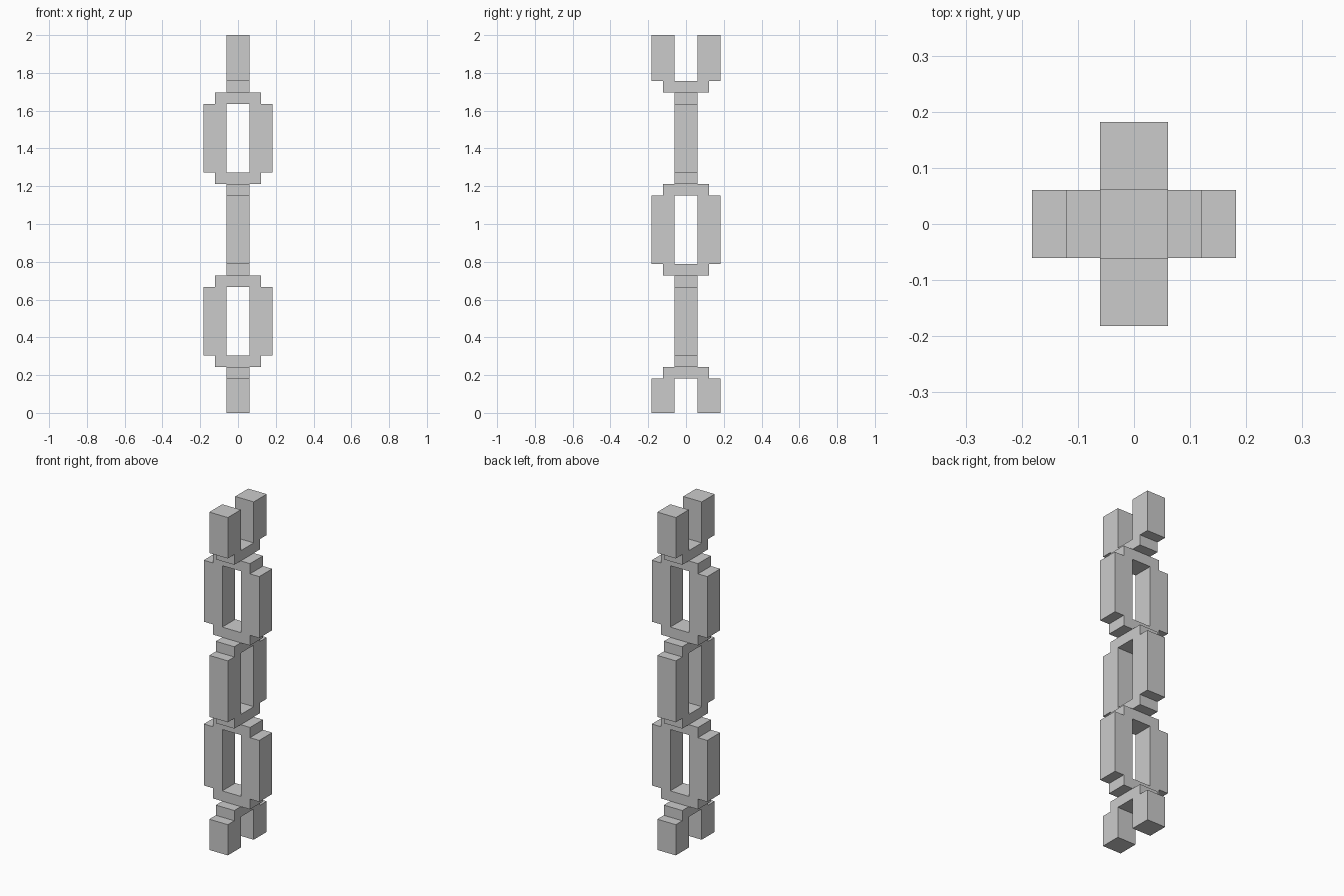
import bpy, bmesh, math

if "Cube" in bpy.data.objects:
    bpy.data.objects.remove(bpy.data.objects["Cube"])

P = 2 / 33  # one grid step; the chain is 33 steps tall


def link(name, z0, z1, turned=False, bottom=True, top=True):
    """Half of a blocky chain link, extruded and mirrored; an end without a cap stays open."""
    low = [(0, z0 + 1), (0, z0), (2, z0), (2, z0 + 1), (3, z0 + 1)] if bottom else [(1, z0), (3, z0)]
    high = [(3, z1 - 1), (2, z1 - 1), (2, z1), (0, z1), (0, z1 - 1)] if top else [(3, z1), (1, z1)]
    inner = ([(1, z1 - 1)] if top else []) + ([(1, z0 + 1)] if bottom else [])
    profile = low + high + inner

    bm = bmesh.new()
    face = bm.faces.new([bm.verts.new((u * P, -P, z * P)) for u, z in profile])
    ext = bmesh.ops.extrude_face_region(bm, geom=[face], use_keep_orig=True)
    moved = [v for v in ext["geom"] if isinstance(v, bmesh.types.BMVert)]
    bmesh.ops.translate(bm, verts=moved, vec=(0, 2 * P, 0))
    bmesh.ops.recalc_face_normals(bm, faces=bm.faces)
    # open the seam so the mirrored halves join into one ring
    seam = [f for f in bm.faces if all(abs(v.co.x) < 1e-6 for v in f.verts)]
    bmesh.ops.delete(bm, geom=seam, context="FACES")

    mesh = bpy.data.meshes.new(name)
    bm.to_mesh(mesh)
    bm.free()
    obj = bpy.data.objects.new(name, mesh)
    bpy.context.collection.objects.link(obj)
    mirror = obj.modifiers.new("mirror", "MIRROR")
    mirror.use_clip = True
    if turned:
        obj.rotation_euler.z = math.pi / 2
    return obj


# open half links at both ends
link("bottom_half_link", 0, 4, turned=True, bottom=False)
link("top_half_link", 28, 33, turned=True, top=False)

# full links, alternating direction
link("lower_link", 4, 12)
link("middle_link", 12, 20, turned=True)
link("upper_link", 20, 28)
